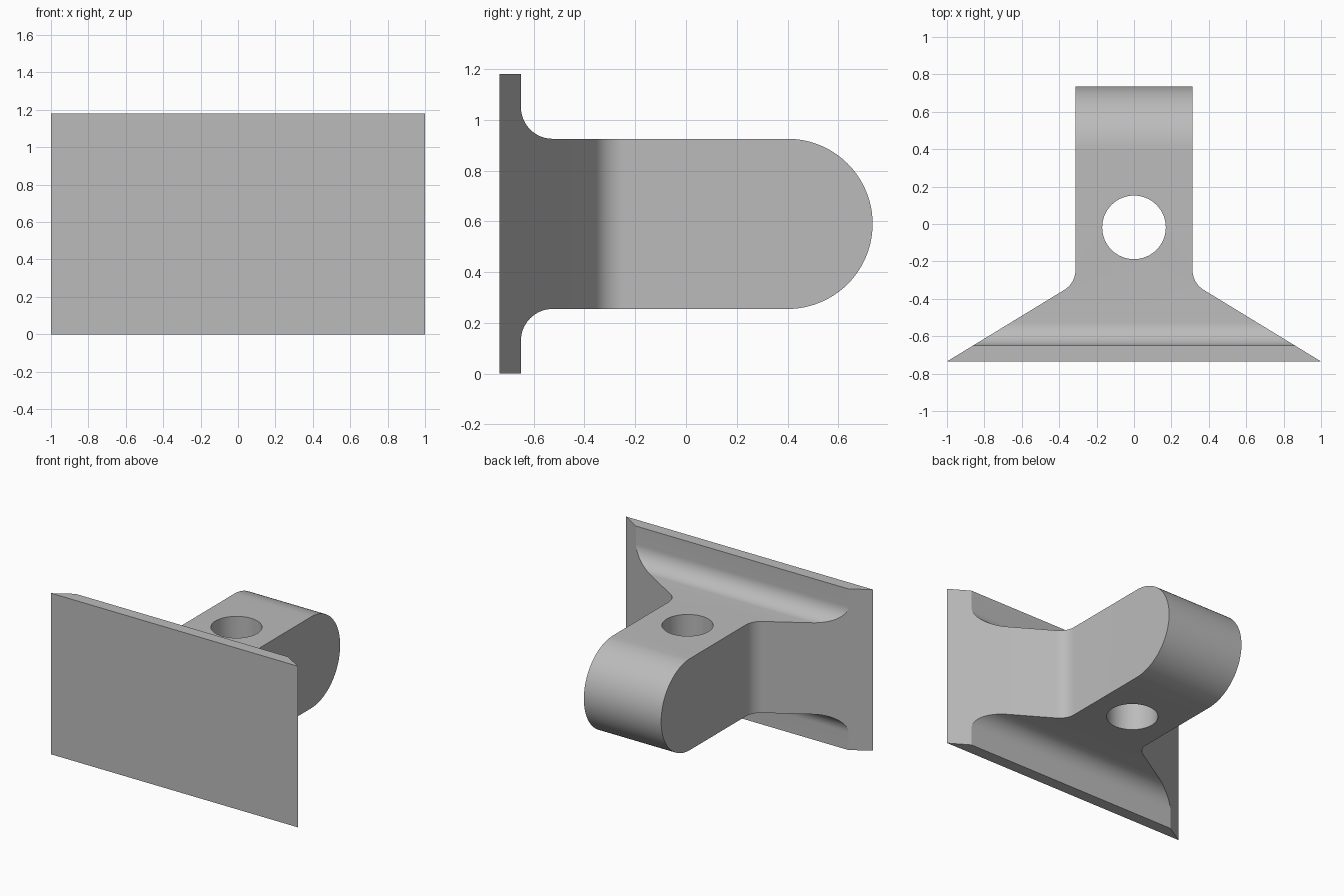
import bpy
from math import pi, sin, cos, atan2, tan, radians
from mathutils import Vector

if "Cube" in bpy.data.objects:
    bpy.data.objects.remove(bpy.data.objects["Cube"])

H = 1.18            # overall height
MID = H / 2
FRONT = -0.735      # front face of the flange

grey = bpy.data.materials.new("plain grey")
grey.use_nodes = True
COLOUR = (0.5, 0.5, 0.5, 1)
grey.diffuse_color = COLOUR
grey.node_tree.nodes["Principled BSDF"].inputs["Base Color"].default_value = COLOUR


def arc(cx, cy, r, start, end, n):
    """Points on an arc, angles in degrees."""
    angles = [radians(start + (end - start) * i / n) for i in range(n + 1)]
    return [(cx + r * cos(a), cy + r * sin(a)) for a in angles]


def prism(name, outline, place, sweep):
    """Extrude a 2D outline, placed in 3D by a function, along a vector."""
    n = len(outline)
    base = [Vector(place(*p)) for p in outline]
    verts = base + [v + Vector(sweep) for v in base]
    faces = [list(range(n))[::-1], list(range(n, 2 * n))]
    faces += [(i, (i + 1) % n, (i + 1) % n + n, i + n) for i in range(n)]
    mesh = bpy.data.meshes.new(name)
    mesh.from_pydata(verts, [], faces)
    mesh.materials.append(grey)
    obj = bpy.data.objects.new(name, mesh)
    bpy.context.collection.objects.link(obj)
    return obj


# Side profile (y, z): flange, fillets and rounded arm
lower = [(FRONT, 0), (-0.65, 0)] + arc(-0.525, 0.13, 0.125, 180, 90, 16)
upper = [(y, H - z) for y, z in reversed(lower)]
side = lower + arc(0.4, MID, 0.335, -90, 90, 48) + upper
bracket = prism("bracket_body", side, lambda y, z: (-1.1, y, z), (2.2, 0, 0))

# Plan profile (x, y): tapered flange blending into the straight arm
half, r = 0.313, 0.125
slope = atan2(0.61, 1)
corner_y = FRONT + (1 - half) * 0.61
fillet_y = corner_y + r * tan((pi / 2 - slope) / 2)
right = [(1, FRONT)] + arc(half + r, fillet_y, r, 270 - (slope * 180 / pi), 180, 14) + [(half, 0.9)]
plan = right + [(-x, y) for x, y in reversed(right)]
plan_cutter = prism("plan_cutter", plan, lambda x, y: (x, y, -0.1), (0, 0, H + 0.2))

# Vertical through hole
hole_cutter = prism("hole_cutter", arc(0, -0.018, 0.17, 0, 360, 64)[:-1],
                    lambda x, y: (x, y, -0.1), (0, 0, H + 0.2))

bpy.context.view_layer.objects.active = bracket
for cutter, operation in ((plan_cutter, 'INTERSECT'), (hole_cutter, 'DIFFERENCE')):
    mod = bracket.modifiers.new(cutter.name, 'BOOLEAN')
    mod.operation = operation
    mod.object = cutter
    mod.solver = 'EXACT'
    bpy.ops.object.modifier_apply(modifier=mod.name)
    bpy.data.objects.remove(cutter)

# Smooth curves, crisp edges
bpy.ops.object.select_all(action='DESELECT')
bracket.select_set(True)
bpy.ops.object.shade_smooth_by_angle(angle=radians(25))
